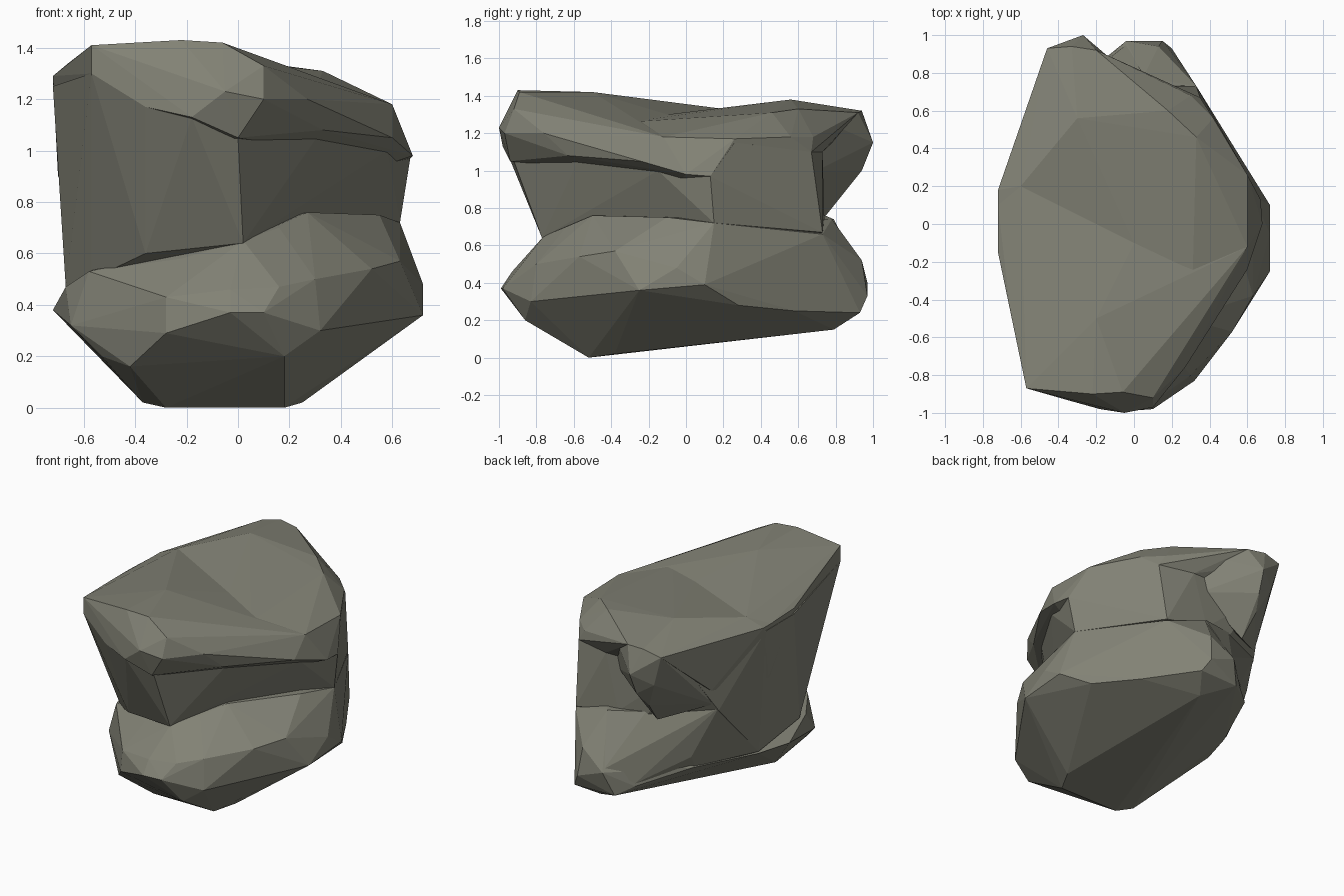
import bpy, bmesh

# One weathered stone colour
stone = bpy.data.materials.new("olive grey stone")
stone.diffuse_color = (0.225, 0.225, 0.18, 1)


def chunk(name, points):
    """Faceted convex block of stone wrapped around a few corner points."""
    bm = bmesh.new()
    for p in points:
        bm.verts.new(p)
    bmesh.ops.convex_hull(bm, input=bm.verts[:])
    loose = [v for v in bm.verts if not v.link_faces]
    bmesh.ops.delete(bm, geom=loose, context='VERTS')
    bmesh.ops.dissolve_limit(bm, angle_limit=0.03, verts=bm.verts[:], edges=bm.edges[:])
    bmesh.ops.recalc_face_normals(bm, faces=bm.faces[:])
    mesh = bpy.data.meshes.new(name)
    bm.to_mesh(mesh)
    bm.free()
    mesh.materials.append(stone)
    ob = bpy.data.objects.new(name, mesh)
    bpy.context.collection.objects.link(ob)
    return ob


# Lower ledge: wide foot with a sloping underside
chunk("lower_ledge", [
    (-0.37, -0.45, 0.02), (-0.28, -0.52, 0), (0.18, -0.52, 0), (0.25, -0.38, 0.02),
    (-0.53, -0.55, 0.2), (-0.42, -0.7, 0.16), (0.18, -0.86, 0.2),
    (-0.28, -0.88, 0.29), (-0.03, -0.99, 0.37), (0.1, -0.98, 0.37), (0.32, -0.83, 0.3),
    (-0.28, -0.86, 0.43), (-0.03, -0.93, 0.46), (0.16, -0.9, 0.47), (0.3, -0.8, 0.5),
    (0.52, -0.57, 0.54), (0.63, -0.38, 0.57), (0.72, -0.25, 0.36), (0.72, -0.05, 0.48),
    (0.72, 0.1, 0.39), (0.6, 0.28, 0.28), (0.42, 0.58, 0.25), (0.2, 0.93, 0.24),
    (0.15, 0.97, 0.33), (0.1, 0.79, 0.15), (-0.1, 0.92, 0.24), (-0.2, 0.84, 0.3),
    (-0.04, 0.97, 0.4), (0.13, 0.94, 0.52), (-0.46, 0.58, 0.4), (-0.65, 0.14, 0.38),
    (-0.72, -0.1, 0.38), (-0.65, -0.48, 0.32), (-0.67, -0.35, 0.47), (-0.58, -0.5, 0.53),
    (-0.22, -0.7, 0.58), (0.02, -0.76, 0.65), (0.16, -0.64, 0.7), (0.27, -0.5, 0.76),
    (0.55, -0.1, 0.75), (0.63, 0.15, 0.72), (0.33, 0.73, 0.66), (0.05, 0.78, 0.74)])

# Back left ledge running up to the flat left wall
chunk("back_ledge", [
    (-0.6, 0.5, 0.82), (-0.46, 0.6, 0.48), (-0.2, 0.72, 0.77), (0.05, 0.79, 0.74),
    (-0.04, 0.95, 0.42), (-0.2, 0.84, 0.32), (-0.46, 0.56, 0.4), (-0.66, 0.15, 0.4),
    (-0.68, 0.1, 0.8), (0.1, 0.2, 0.4), (0.1, 0.2, 0.75)])

# Waist: narrow core between the two ledges, flaring up to the cap
chunk("waist", [
    (-0.57, -0.46, 0.5), (-0.36, -0.68, 0.6), (0.02, -0.77, 0.64), (0.15, -0.6, 0.7),
    (0.28, -0.39, 0.77), (0.5, -0.03, 0.76), (0.63, 0.15, 0.72), (0.33, 0.73, 0.67),
    (0, 0.74, 0.73), (-0.2, 0.72, 0.74), (-0.6, 0.5, 0.8), (-0.66, 0.15, 0.4),
    (-0.67, -0.28, 0.47), (-0.57, -0.87, 1.3), (-0.36, -0.93, 1.17), (-0.18, -0.97, 1.13),
    (0, -0.92, 1.05), (0.32, -0.57, 1.07), (0.58, -0.15, 1.0), (0.67, 0.13, 0.97),
    (0.6, 0.26, 1.15), (0.35, 0.67, 1.1), (0.1, 0.73, 1.1), (-0.5, 0.72, 1.15),
    (-0.72, 0.16, 1.25), (-0.72, -0.15, 1.25)])

# Section shared by the two halves of the cap, which dips along it
saddle = [
    (-0.72, 0.1, 1.28), (-0.6, 0.2, 1.33), (0.0, -0.1, 1.3), (0.31, -0.3, 1.26),
    (0.6, -0.12, 1.18), (0.68, 0.0, 0.98), (0.62, -0.02, 0.96), (-0.7, 0.1, 0.9)]

# Front half of the cap, rising to the front left corner
chunk("cap_front", saddle + [
    (-0.57, -0.87, 1.41), (-0.22, -0.9, 1.43), (-0.06, -0.89, 1.42), (-0.2, -0.5, 1.42),
    (0.1, -0.92, 1.33), (0.15, -0.8, 1.32), (0.28, -0.66, 1.26), (0.35, -0.52, 1.23),
    (-0.57, -0.87, 1.3), (-0.36, -0.93, 1.17), (-0.18, -0.98, 1.13), (-0.05, -1.0, 1.23),
    (0.1, -0.97, 1.2), (0.27, -0.76, 1.2), (0.0, -0.94, 1.05), (0.33, -0.63, 1.08),
    (0.6, -0.24, 1.05), (-0.72, -0.15, 1.29), (-0.66, -0.42, 1.34)])

# Rear half of the cap
chunk("cap_back", saddle + [
    (-0.3, 0.56, 1.38), (-0.12, 0.55, 1.36), (-0.46, 0.93, 1.29), (-0.33, 0.94, 1.32),
    (-0.2, 0.92, 1.31), (0, 0.78, 1.29), (0.18, 0.6, 1.33), (0.33, 0.46, 1.31),
    (0.3, 0.68, 1.18), (0.42, 0.56, 1.18), (0.6, 0.26, 1.17), (0.67, 0.13, 0.97),
    (0.35, 0.67, 1.1), (0.1, 0.73, 1.1), (-0.72, 0.18, 1.28), (-0.5, 0.8, 1.2),
    (-0.58, 0.55, 0.95)])

# Overhanging lip above the back notch
chunk("back_lip", [
    (-0.46, 0.93, 1.29), (-0.33, 0.94, 1.32), (-0.2, 0.92, 1.31), (-0.27, 1.0, 1.15),
    (-0.4, 0.92, 1.08), (-0.28, 0.94, 1.0), (-0.32, 0.86, 0.9), (-0.3, 0.74, 0.75),
    (0, 0.77, 1.25), (0.02, 0.7, 1.0), (-0.5, 0.76, 1.2), (-0.58, 0.53, 0.85),
    (-0.1, 0.5, 1.1)])
